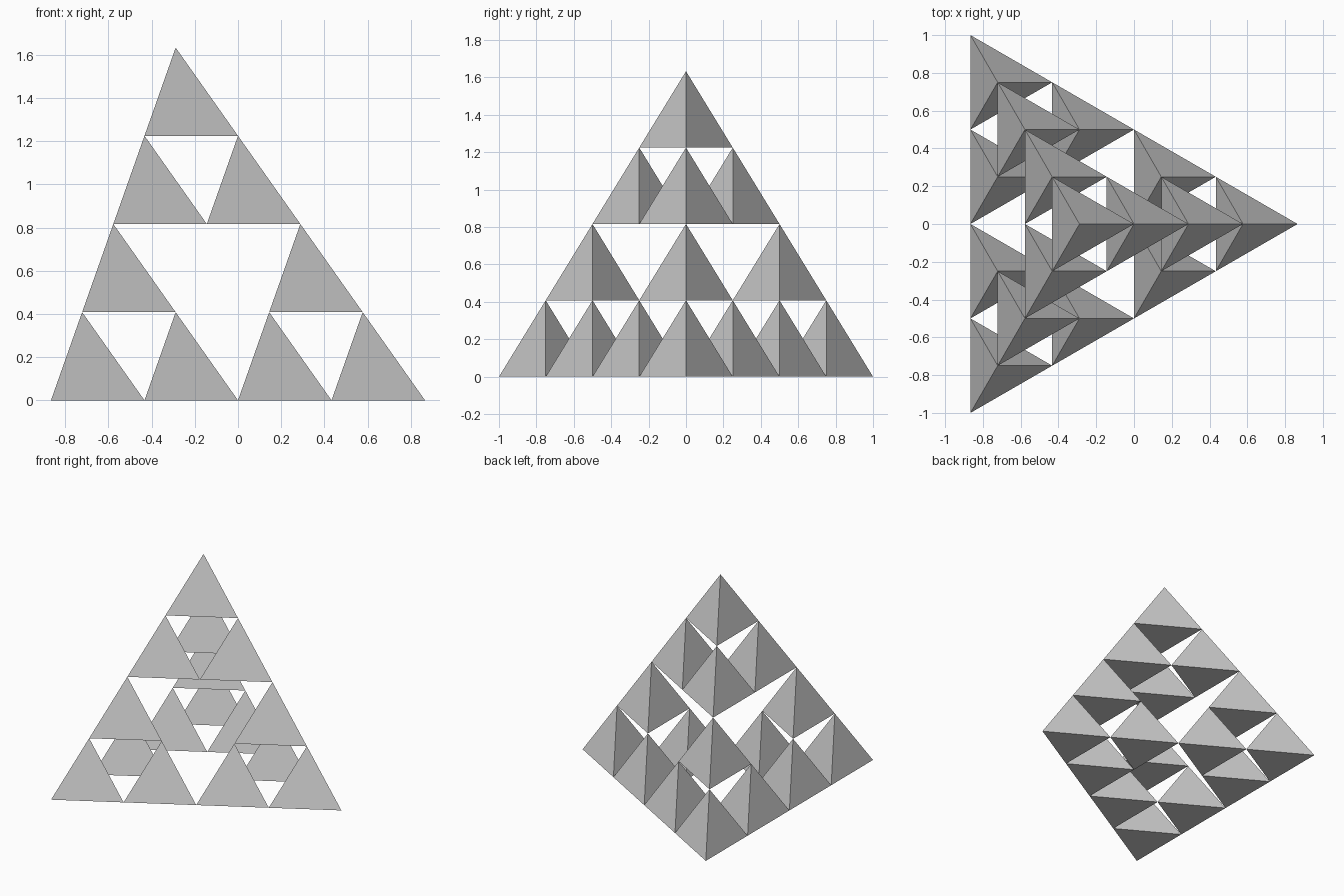
import bpy, bmesh
from math import sqrt
from mathutils import Vector

if "Cube" in bpy.data.objects:
    bpy.data.objects.remove(bpy.data.objects["Cube"])

# Corners of the overall regular tetrahedron (edge length 2)
R = sqrt(3) / 2
CORNERS = [Vector((R, 0, 0)), Vector((-R, 1, 0)), Vector((-R, -1, 0)),
           Vector((-R / 3, 0, 2 * sqrt(2 / 3)))]
FACES = [(0, 2, 1), (0, 1, 3), (1, 2, 3), (2, 0, 3)]


def add_tetrahedra(bm, corners, depth):
    """Split towards each corner, then add solid tetrahedra at the last level."""
    if depth == 0:
        verts = [bm.verts.new(c) for c in corners]
        for face in FACES:
            bm.faces.new([verts[i] for i in face])
        return
    for c in corners:
        add_tetrahedra(bm, [(c + p) / 2 for p in corners], depth - 1)


# Fractal pyramid: 16 flat-faced tetrahedra touching at their tips
bm = bmesh.new()
add_tetrahedra(bm, CORNERS, 2)
mesh = bpy.data.meshes.new("fractal_pyramid")
bm.to_mesh(mesh)
bm.free()
bpy.context.collection.objects.link(bpy.data.objects.new("fractal_pyramid", mesh))
